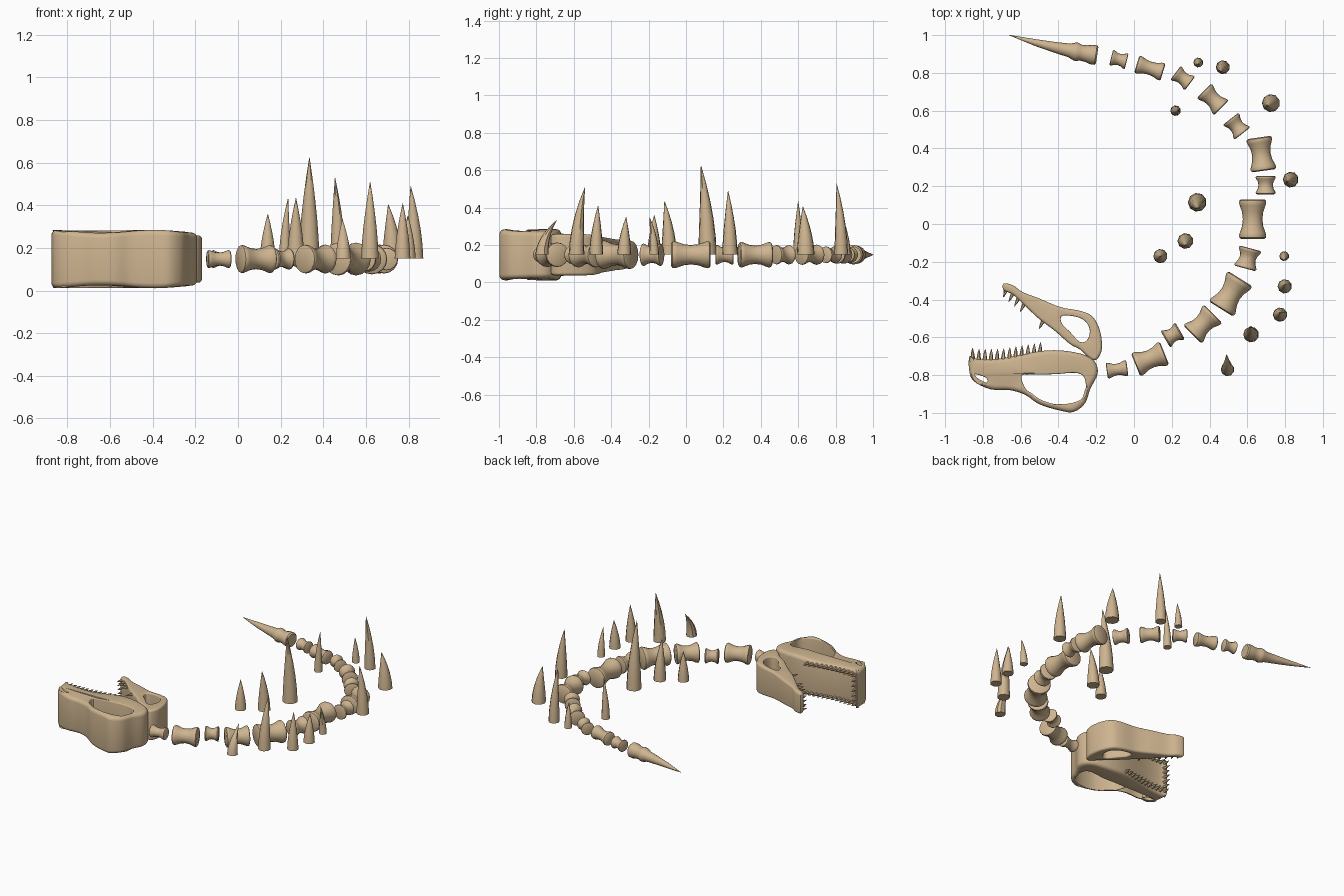
import bpy, bmesh, math
from mathutils import Vector, Matrix

if "Cube" in bpy.data.objects:
    bpy.data.objects.remove(bpy.data.objects["Cube"])

ZC = 0.148
bone = bpy.data.materials.new("bone_tan")
bone.diffuse_color = (0.62, 0.46, 0.28, 1)
bone.use_nodes = True
bone.node_tree.nodes["Principled BSDF"].inputs["Base Color"].default_value = bone.diffuse_color


def finish(bm, name, angle=40):
    bmesh.ops.recalc_face_normals(bm, faces=bm.faces)
    me = bpy.data.meshes.new(name)
    bm.to_mesh(me)
    bm.free()
    ob = bpy.data.objects.new(name, me)
    bpy.context.collection.objects.link(ob)
    me.materials.append(bone)
    bpy.ops.object.select_all(action='DESELECT')
    ob.select_set(True)
    bpy.context.view_layer.objects.active = ob
    bpy.ops.object.shade_smooth_by_angle(angle=math.radians(angle))
    return ob


def lathe(bm, base, axis, prof, sides, bend=Vector((0, 0, 0))):
    """Revolve (distance, radius) stations about an axis, bending towards the end."""
    rot = Vector(axis).to_track_quat('Z', 'Y').to_matrix()
    end, prev = prof[-1][0], None
    for s, r in prof:
        c = Vector(base) + rot @ Vector((0, 0, s)) + bend * (s / end) ** 2
        ring = [bm.verts.new(c + rot @ Vector((r * math.cos(a), r * math.sin(a), 0)))
                for a in (2 * math.pi * i / sides for i in range(sides))]
        if prev:
            for i in range(sides):
                j = (i + 1) % sides
                bm.faces.new((prev[i], prev[j], ring[j], ring[i]))
        else:
            bm.faces.new(ring)
        prev = ring
    bm.faces.new(prev)


def smooth_loop(pts, ccw, n=4):
    """Closed Catmull-Rom loop with a chosen winding."""
    p = [Vector(q) for q in pts]
    area = sum(p[i - 1].x * p[i].y - p[i].x * p[i - 1].y for i in range(len(p)))
    if (area > 0) != ccw:
        p.reverse()
    out, m = [], len(p)
    for i in range(m):
        a, b, c, d = p[i - 1], p[i], p[(i + 1) % m], p[(i + 2) % m]
        for k in range(n):
            t = k / n
            out.append(0.5 * (2 * b + (c - a) * t + (2 * a - 5 * b + 4 * c - d) * t * t
                              + (3 * b - a - 3 * c + d) * t ** 3))
    return out


def slab(name, outline, holes, half, rim=0.02):
    """Rounded plate with through holes; half(x) gives half thickness."""
    bm = bmesh.new()
    caps = {1: [], -1: []}
    for pts, ccw, w in [(outline, True, rim)] + [(h, False, 0.007) for h in holes]:
        loop = smooth_loop(pts, ccw)
        m = len(loop)
        nor = []
        for i in range(m):
            t = (loop[(i + 1) % m] - loop[i - 1]).normalized()
            nor.append(Vector((-t.y, t.x)))
        quarter = [math.pi / 2 * k / 4 for k in range(5)]
        st = [(w * (1 - math.sin(a)), -1, w * (1 - math.cos(a))) for a in quarter]
        st += [(i, 1, d) for i, s, d in reversed(st)]
        prev = None
        for inset, sgn, drop in st:
            ring = []
            for q, nv in zip(loop, nor):
                v = q + nv * inset
                ring.append(bm.verts.new((v.x, v.y, ZC + sgn * (half(q.x) - drop))))
            if prev:
                for i in range(m):
                    j = (i + 1) % m
                    bm.faces.new((prev[i], prev[j], ring[j], ring[i]))
            else:
                caps[-1].append(ring)
            prev = ring
        caps[1].append(prev)
    for sgn, rings in caps.items():
        edges = []
        for r in rings:
            for i in range(len(r)):
                a, b = r[i - 1], r[i]
                edges.append(bm.edges.get((a, b)) or bm.edges.new((a, b)))
        bmesh.ops.triangle_fill(bm, use_beauty=True, use_dissolve=False,
                                edges=edges, normal=(0, 0, sgn))
    return finish(bm, name)


# Upper skull lying on its side, with eye socket and nostril
skull = [(-.87, -.70), (-.83, -.715), (-.71, -.712), (-.47, -.67), (-.31, -.68), (-.215, -.72),
         (-.192, -.79), (-.23, -.87), (-.26, -.95), (-.32, -.995), (-.39, -.988),
         (-.50, -.955), (-.575, -.905), (-.655, -.88), (-.76, -.875), (-.85, -.83), (-.873, -.77)]
socket = [(-.595, -.805), (-.55, -.798), (-.42, -.795), (-.31, -.788), (-.265, -.81),
          (-.255, -.865), (-.27, -.92), (-.34, -.95), (-.44, -.95), (-.52, -.915), (-.575, -.87)]
nostril = [(-.85, -.795), (-.79, -.81), (-.775, -.835), (-.81, -.845), (-.84, -.825)]
slab("upper_skull", skull, [socket, nostril],
     lambda x: .13 + .007 * math.cos((x + .40) / .25 * math.pi), .025)

# Open lower jaw, narrower towards its tip
jaw = [(-.69, -.315), (-.64, -.325), (-.59, -.36), (-.5, -.395), (-.39, -.44), (-.285, -.46),
       (-.22, -.49), (-.18, -.565), (-.17, -.66), (-.195, -.715), (-.23, -.715), (-.285, -.665),
       (-.34, -.635), (-.42, -.565), (-.5, -.505), (-.575, -.435), (-.64, -.375), (-.69, -.35)]
jaw_hole = [(-.385, -.49), (-.34, -.485), (-.27, -.505), (-.235, -.555), (-.245, -.61),
            (-.285, -.625), (-.34, -.57), (-.38, -.53)]
jaw_half = lambda x: .075 + .035 * min(1, max(0, (x + .69) / .5))
slab("lower_jaw", jaw, [jaw_hole], jaw_half, .015)

# Teeth: two side rows and a front row on each jaw
TOOTH = [(-.015, .012), (0, .012), (.03, .008), (.055, .001)]
bm = bmesh.new()
for i in range(12):
    x = -.855 + i * .0325
    y = -.717 + .04 * max(0, (x + .71) / .24)
    for s in (-1, 1):
        lathe(bm, (x, y, ZC + s * .105), (.05, 1, 0), TOOTH, 6)
for k in range(-2, 3):
    lathe(bm, (-.853, -.712, ZC + k * .035), (-.05, 1, 0), TOOTH, 6)
finish(bm, "upper_teeth")

bm = bmesh.new()
for x, y in [(-.675, -.35), (-.645, -.375), (-.615, -.40), (-.585, -.43), (-.485, -.52)]:
    for s in (-1, 1):
        lathe(bm, (x, y, ZC + s * (jaw_half(x) - .018)), (-.45, -.9, 0),
              [(d * .75, r * .8) for d, r in TOOTH], 6)
for k in (-1, 0, 1):
    lathe(bm, (-.68, -.345, ZC + k * .03), (-.2, -1, 0), [(d * .8, r * .8) for d, r in TOOTH], 6)
finish(bm, "lower_teeth")

# Spool shaped vertebrae: x, y, length, end radius, heading in degrees
SPINE = [(-.09, -.77, .11, .042, 8), (.085, -.715, .165, .066, 22), (.205, -.588, .09, .05, 30),
         (.364, -.53, .155, .068, 45), (.512, -.37, .19, .077, 58), (.602, -.182, .11, .06, 75),
         (.628, .026, .21, .072, 90), (.697, .206, .097, .053, 90), (.674, .37, .178, .068, 98),
         (.543, .518, .10, .052, 128), (.417, .66, .13, .054, 135), (.258, .772, .095, .045, 143),
         (.084, .825, .145, .048, 163), (-.08, .871, .085, .042, 166)]
SPOOL = [(-.5, .84), (-.47, .97), (-.41, 1), (-.34, .94), (-.18, .78), (0, .72),
         (.18, .78), (.34, .94), (.41, 1), (.47, .97), (.5, .84)]
for n, (x, y, L, R, deg) in enumerate(SPINE):
    bm = bmesh.new()
    a = math.radians(deg)
    lathe(bm, (x, y, ZC), (math.cos(a), math.sin(a), 0), [(s * L, r * R) for s, r in SPOOL], 16)
    finish(bm, f"vertebra_{n + 1}")

# Tail tip
bm = bmesh.new()
lathe(bm, (-.195, .893, ZC), (-.465, .07, 0),
      [(0, .044), (.008, .052), (.03, .052), (.06, .044), (.09, .042), (.105, .049),
       (.12, .048), (.15, .036), (.22, .029), (.33, .018), (.472, .001)], 16,
      Vector((0, .037, 0)))
finish(bm, "tail_tip")

# Upright ribs: base x, y, radius, tip height, tip lean in x and y
RIBS = [(.34, .855, .026, .33, 0, -.01), (.47, .83, .037, .53, -.015, -.025),
        (.22, .60, .028, .435, .015, 0), (.725, .64, .048, .405, -.02, -.015),
        (.83, .235, .042, .49, -.02, -.01), (.335, .115, .05, .625, 0, -.035),
        (.272, -.09, .042, .435, 0, -.025), (.14, -.17, .038, .36, 0, 0),
        (.795, -.17, .026, .35, 0, -.025), (.798, -.33, .038, .35, 0, .01),
        (.773, -.48, .038, .41, 0, .01), (.62, -.585, .042, .51, 0, .045),
        (.495, -.77, .036, .335, -.005, .08)]
for n, (x, y, r, top, lx, ly) in enumerate(RIBS):
    bm = bmesh.new()
    h = top - .15
    lathe(bm, (x, y, .15), (0, 0, 1),
          [(h * t, r * k) for t, k in ((0, 1), (.2, .92), (.4, .77), (.6, .56), (.8, .31), (1, .02))],
          9, Vector((lx, ly, 0)))
    finish(bm, f"rib_{n + 1}")
